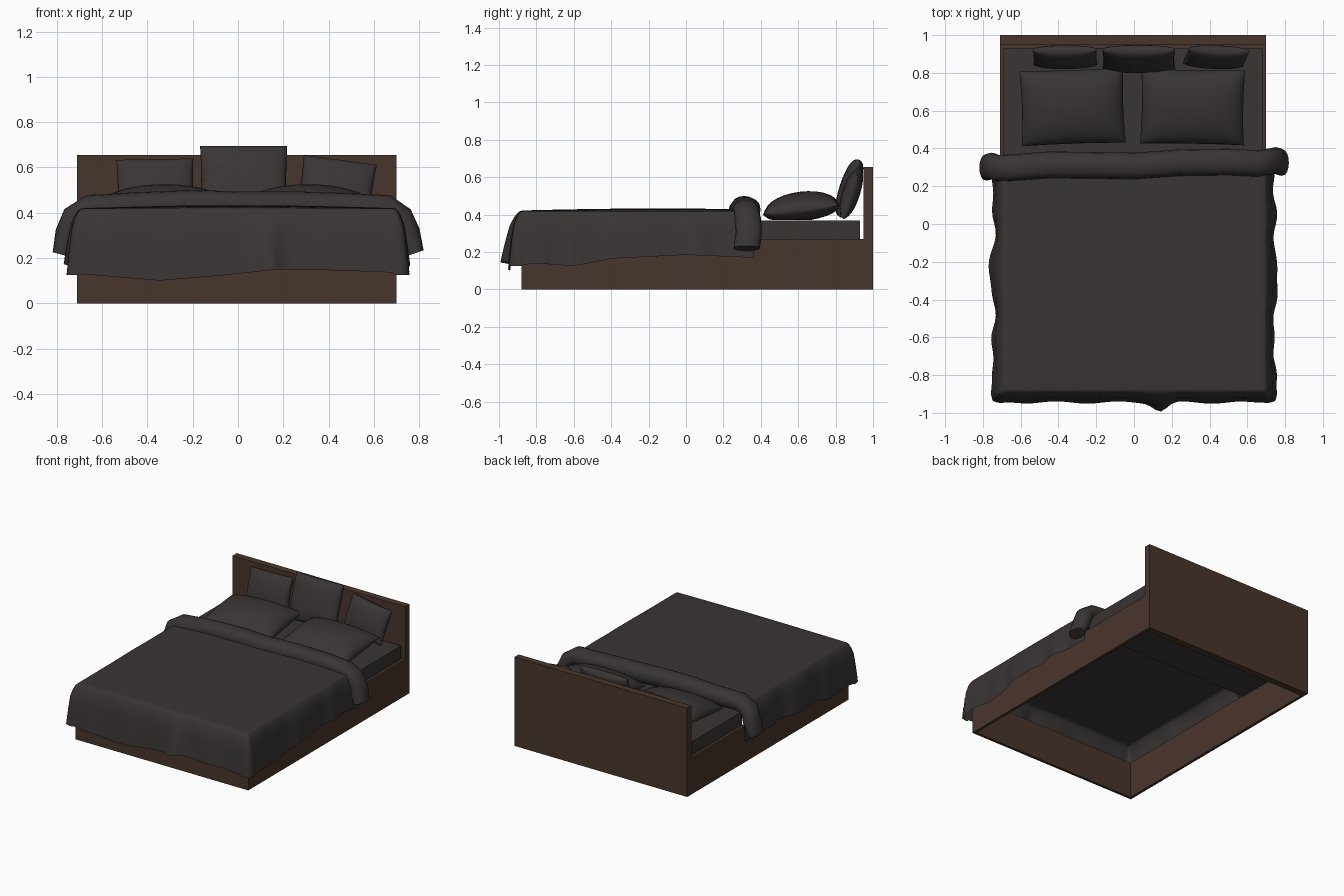
import bpy, bmesh, math
from mathutils import Matrix, Vector

if "Cube" in bpy.data.objects:
    bpy.data.objects.remove(bpy.data.objects["Cube"])


def material(name, rgb):
    m = bpy.data.materials.new(name)
    m.diffuse_color = (*rgb, 1)
    m.use_nodes = True
    m.node_tree.nodes["Principled BSDF"].inputs["Base Color"].default_value = m.diffuse_color
    return m


WOOD = material("dark brown wood", (0.066, 0.036, 0.026))
CLOTH = material("charcoal fabric", (0.042, 0.035, 0.035))


def finish(name, bm, mat, smooth=None):
    bmesh.ops.recalc_face_normals(bm, faces=bm.faces)
    me = bpy.data.meshes.new(name)
    bm.to_mesh(me)
    bm.free()
    me.materials.append(mat)
    ob = bpy.data.objects.new(name, me)
    bpy.context.collection.objects.link(ob)
    if smooth:
        bpy.ops.object.select_all(action='DESELECT')
        ob.select_set(True)
        bpy.context.view_layer.objects.active = ob
        bpy.ops.object.shade_smooth_by_angle(angle=math.radians(smooth))
    return ob


def box(name, lo, hi, mat):
    bm = bmesh.new()
    bmesh.ops.create_cube(bm, size=1)
    lo, hi = Vector(lo), Vector(hi)
    for v in bm.verts:
        v.co = Vector([(lo[i] + hi[i]) / 2 + v.co[i] * (hi[i] - lo[i]) for i in range(3)])
    return finish(name, bm, mat)


def grid_faces(bm, rows, wrap=False):
    n = len(rows[0])
    for a, b in zip(rows, rows[1:]):
        for j in range(n if wrap else n - 1):
            k = (j + 1) % n
            bm.faces.new((a[j], a[k], b[k], b[j]))


def lerp_table(table, x):
    for (x0, y0), (x1, y1) in zip(table, table[1:]):
        if x <= x1:
            t = max(0, (x - x0) / (x1 - x0))
            return y0 + (y1 - y0) * t
    return table[-1][1]


# Bed frame, hollow underneath
box("headboard", (-0.71, 0.95, 0), (0.70, 1.0, 0.655), WOOD)
box("left_rail", (-0.71, -0.88, 0), (-0.69, 0.95, 0.27), WOOD)
box("right_rail", (0.68, -0.88, 0), (0.70, 0.95, 0.27), WOOD)
box("foot_rail", (-0.69, -0.88, 0), (0.68, -0.86, 0.27), WOOD)
box("head_ledge", (-0.69, 0.92, 0.24), (0.68, 0.95, 0.27), WOOD)
box("mattress", (-0.69, 0.335, 0.265), (0.68, 0.93, 0.37), CLOTH)

# Duvet: flat top, square-ring drape over the foot and both sides
HX, FY = 0.685, -0.875
side_hem = [(-0.95, .12), (-0.8, .14), (-0.6, .125), (-0.4, .165), (0, .185), (0.35, .17)]
foot_hem = [(-0.7, .13), (-0.35, .10), (-0.1, .12), (0.18, .15), (0.45, .145), (0.7, .135)]
drops = [0.012, 0.025, 0.05, 0.08, 0.13, 0.18, 0.24, 0.30]


def duvet_point(a, b):
    ox, oy = max(abs(a) - HX, 0), max(FY - b, 0)
    d = max(ox, oy)
    sx = 1 if a > 0 else -1
    x, y = sx * min(abs(a), HX), max(b, FY)
    # gently uneven top, falling a little toward the edges
    top = 0.417 + 0.016 * math.cos((y + 0.15) * 1.7) * math.cos(x * 2.0)
    if d == 0:
        return Vector((x, y, top))
    t = d / drops[-1]
    hem = lerp_table(side_hem, y) if ox >= oy else lerp_table(foot_hem, x)
    if ox > 0 and oy > 0:
        hem = 0.125
    z = top - (top - hem) * t ** 1.45
    out = 0.03 * min(1, t * 2.5) ** 0.6 + 0.04 * t
    # vertical folds, growing toward the hem
    if ox > 0 and oy == 0:
        fade = min(1, (y - FY) / 0.15)
        out += t * fade * (0.007 * math.sin(y * 15 + sx) + 0.007 * math.sin(y * 29) - 0.01)
        out += t * 0.022 * math.exp(-((y + 0.25) / 0.08) ** 2)
    elif oy > 0 and ox == 0:
        fade = min(1, (HX - abs(x)) / 0.12)
        out += t * (0.006 * fade * math.sin(x * 19) + 0.045 * math.exp(-((x - 0.14) / 0.05) ** 2))
    else:
        # corner gathers into a blunt point
        out *= 1 + 0.25 * min(ox, oy) / d
    dirn = Vector((sx * ox, -oy, 0)).normalized()
    return Vector((x, y, z)) + dirn * out


nx, ny = 48, 38
A = [-HX - d for d in reversed(drops)] + [-HX + 2 * HX * i / nx for i in range(nx + 1)] + [HX + d for d in drops]
B = [FY - d for d in reversed(drops)] + [FY + (0.36 - FY) * i / ny for i in range(ny + 1)]
bm = bmesh.new()
grid_faces(bm, [[bm.verts.new(duvet_point(a, b)) for a in A] for b in B])
finish("duvet", bm, CLOTH, 50)

# Folded-back duvet edge: oval section swept over the bed and down each side
# path points: x, z, half thickness
path = [(-0.78, .215, .04), (-0.755, .31, .052), (-0.725, .38, .055), (-0.66, .42, .058),
        (-0.45, .428, .062), (-0.2, .434, .066), (0, .431, .063), (0.25, .43, .064), (0.5, .426, .06),
        (0.66, .42, .058), (0.72, .38, .055), (0.75, .31, .055), (0.78, .22, .042)]
bm = bmesh.new()
rows = []
for i, (x, z, h) in enumerate(path):
    p, q = path[max(i - 1, 0)], path[min(i + 1, len(path) - 1)]
    tan = Vector((q[0] - p[0], 0, q[1] - p[1])).normalized()
    nrm = Vector((-tan.z, 0, tan.x))
    cy = 0.315 + 0.008 * math.sin(i * 1.9) + 0.02 * x
    row = []
    for k in range(16):
        c, s = math.cos(k * math.tau / 16), math.sin(k * math.tau / 16)
        off = nrm * (h * math.copysign(abs(s) ** 0.8, s))
        row.append(bm.verts.new(Vector((x, cy + 0.07 * c, z)) + off))
    rows.append(row)
grid_faces(bm, rows, True)
bm.faces.new(rows[0])
bm.faces.new(rows[-1])
finish("duvet_fold", bm, CLOTH, 50)


def pillow(name, w, h, up, down, loc, tilt, roll=0, floor=None, puff_power=0.45):
    """Cushion with pinched edges; tilt about x, roll in its own plane."""
    n = 14
    bm = bmesh.new()
    mat = Matrix.Translation(loc) @ Matrix.Rotation(math.radians(tilt), 4, 'X') @ Matrix.Rotation(math.radians(roll), 4, 'Z')
    for thick in (up, -down):
        rows = []
        for i in range(n + 1):
            row = []
            for j in range(n + 1):
                u = math.sin((j / n - 0.5) * math.pi)
                v = math.sin((i / n - 0.5) * math.pi)
                puff = max(0, (1 - u * u) * (1 - v * v)) ** puff_power
                x = u * w / 2 * (1 - 0.025 * (1 - v * v) * u * u)
                y = v * h / 2 * (1 - 0.02 * (1 - u * u) * v * v)
                co = mat @ Vector((x, y, thick * puff))
                if floor is not None:
                    co.z = max(co.z, floor)
                row.append(bm.verts.new(co))
            rows.append(row)
        grid_faces(bm, rows)
    bmesh.ops.remove_doubles(bm, verts=bm.verts, dist=0.0005)
    finish(name, bm, CLOTH, 60)


# Two sleeping pillows lying flat
pillow("left_pillow", 0.55, 0.40, 0.098, 0.06, (-0.325, 0.62, 0.425), 7, 2, 0.371)
pillow("right_pillow", 0.55, 0.40, 0.098, 0.06, (0.31, 0.62, 0.425), 7, -1, 0.371)

# Three cushions leaning on the headboard
pillow("left_cushion", 0.34, 0.255, 0.05, 0.045, (-0.365, 0.885, 0.515), 72, 1, None, 0.35)
pillow("middle_cushion", 0.385, 0.325, 0.055, 0.05, (0.025, 0.875, 0.54), 72, 0, None, 0.35)
pillow("right_cushion", 0.325, 0.25, 0.05, 0.045, (0.435, 0.885, 0.515), 72, -8, None, 0.35)
